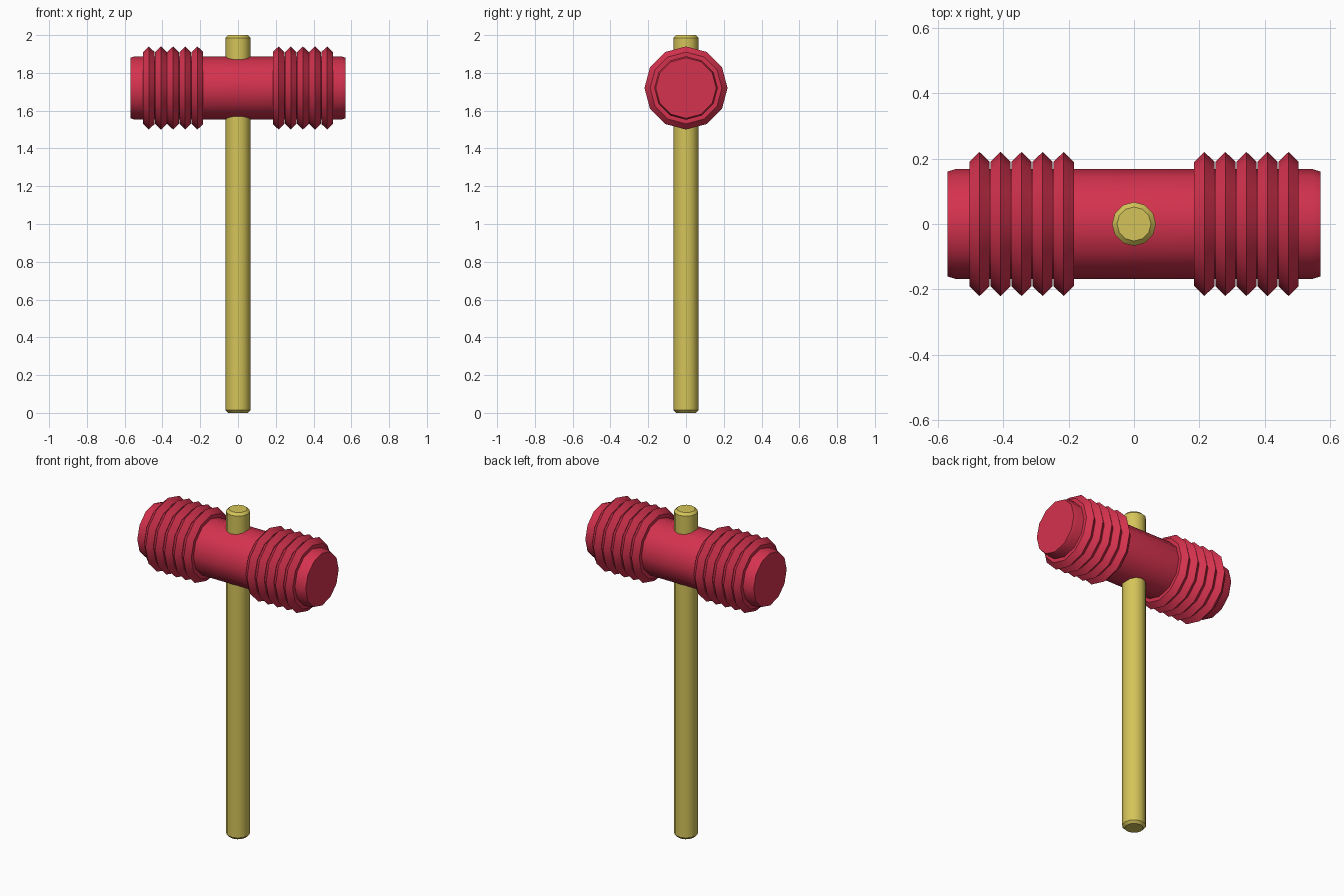
import bpy, math
from mathutils import Matrix

cube = bpy.data.objects.get("Cube")
if cube:
    bpy.data.objects.remove(cube, do_unlink=True)

SIDES = 12
HEAD_Z = 1.72


def make_material(name, colour):
    mat = bpy.data.materials.new(name)
    mat.use_nodes = True
    mat.diffuse_color = colour
    mat.node_tree.nodes["Principled BSDF"].inputs["Base Color"].default_value = colour
    return mat


def lathe(name, profile, mat, matrix):
    """Turn (radius, height) points around z, cap both ends, then place."""
    verts, faces = [], []
    for r, h in profile:
        for i in range(SIDES):
            a = math.tau * i / SIDES
            verts.append((r * math.cos(a), r * math.sin(a), h))
    for k in range(len(profile) - 1):
        for i in range(SIDES):
            j = (i + 1) % SIDES
            low, high = k * SIDES, (k + 1) * SIDES
            faces.append((low + i, low + j, high + j, high + i))
    faces.append(tuple(reversed(range(SIDES))))
    faces.append(tuple(range(len(verts) - SIDES, len(verts))))
    mesh = bpy.data.meshes.new(name)
    mesh.from_pydata(verts, [], faces)
    mesh.transform(matrix)
    mesh.materials.append(mat)
    obj = bpy.data.objects.new(name, mesh)
    bpy.context.collection.objects.link(obj)
    bpy.ops.object.select_all(action="DESELECT")
    obj.select_set(True)
    bpy.context.view_layer.objects.active = obj
    bpy.ops.object.shade_smooth_by_angle(angle=math.radians(35))
    return obj


red = make_material("red plastic", (0.658, 0.032, 0.076, 1))
yellow = make_material("yellow plastic", (0.66, 0.55, 0.10, 1))


def along_x(x):
    return Matrix.Translation((x, 0, HEAD_Z)) @ Matrix.Rotation(math.pi / 2, 4, "Y")


# Handle with chamfered ends
lathe("handle", [(0.052, 0), (0.067, 0.015), (0.067, 1.985), (0.052, 2)],
      yellow, Matrix.Identity(4))

# Barrel of the head with chamfered ends
lathe("head_barrel", [(0.160, -0.57), (0.168, -0.545), (0.168, 0.545), (0.160, 0.57)],
      red, along_x(0))

# Five pointed bellows rings at each end
for side, label in ((1, "left"), (-1, "right")):
    for n in range(5):
        lathe(f"{label}_bellows_ring_{n + 1}",
              [(0.19, -0.031), (0.22, 0), (0.19, 0.031)],
              red, along_x(side * (0.215 + 0.0643 * n)))
